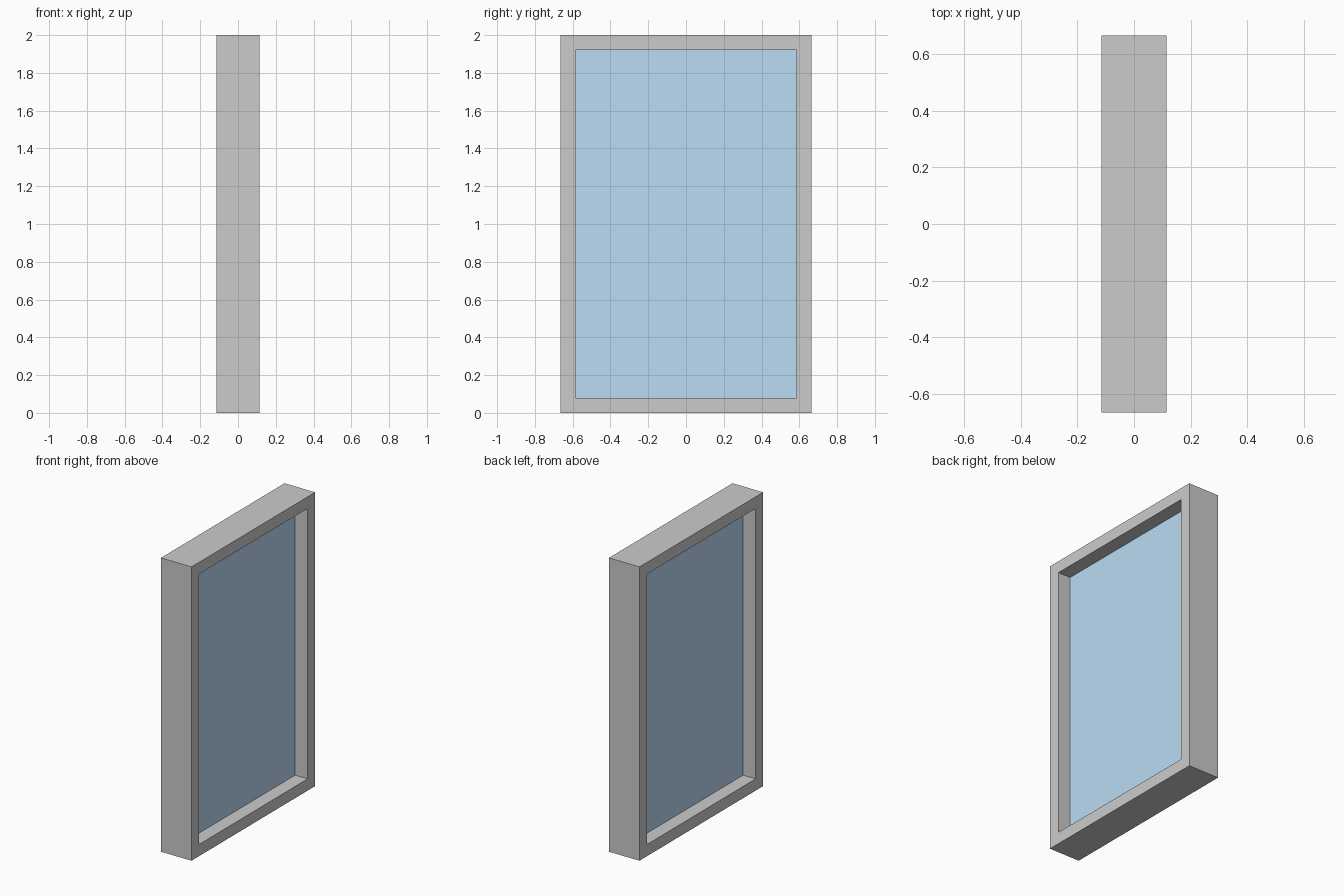
import bpy, bmesh

if "Cube" in bpy.data.objects:
    bpy.data.objects.remove(bpy.data.objects["Cube"])

DEPTH, HALF_W, HEIGHT, BORDER = 0.115, 0.665, 2.0, 0.08
PANE = 0.021


def rect(bm, x, inset):
    """Rectangular loop of vertices in the YZ plane."""
    w, lo, hi = HALF_W - inset, inset, HEIGHT - inset
    return [bm.verts.new((x, y, z)) for y, z in
            ((-w, lo), (w, lo), (w, hi), (-w, hi))]


def finish(bm, name):
    bmesh.ops.recalc_face_normals(bm, faces=bm.faces)
    mesh = bpy.data.meshes.new(name)
    bm.to_mesh(mesh)
    bm.free()
    obj = bpy.data.objects.new(name, mesh)
    bpy.context.collection.objects.link(obj)
    return obj


# Frame: rectangular cross-section carried round the opening
bm = bmesh.new()
loops = [rect(bm, x, i) for x, i in
         ((-DEPTH, 0), (DEPTH, 0), (DEPTH, BORDER), (-DEPTH, BORDER))]
for k in range(4):
    a, b = loops[k], loops[(k + 1) % 4]
    for i in range(4):
        j = (i + 1) % 4
        bm.faces.new((a[i], a[j], b[j], b[i]))
finish(bm, "window_frame")

# Glass pane: thin slab filling the opening
bm = bmesh.new()
a, b = rect(bm, -PANE, BORDER), rect(bm, PANE, BORDER)
bm.faces.new(a)
bm.faces.new(b)
for i in range(4):
    j = (i + 1) % 4
    bm.faces.new((a[i], a[j], b[j], b[i]))
pane = finish(bm, "glass_pane")

glass = bpy.data.materials.new("blue_glass")
glass.diffuse_color = (0.5, 0.71, 0.9, 1)
glass.use_nodes = True
glass.node_tree.nodes["Principled BSDF"].inputs["Base Color"].default_value = glass.diffuse_color
pane.data.materials.append(glass)
